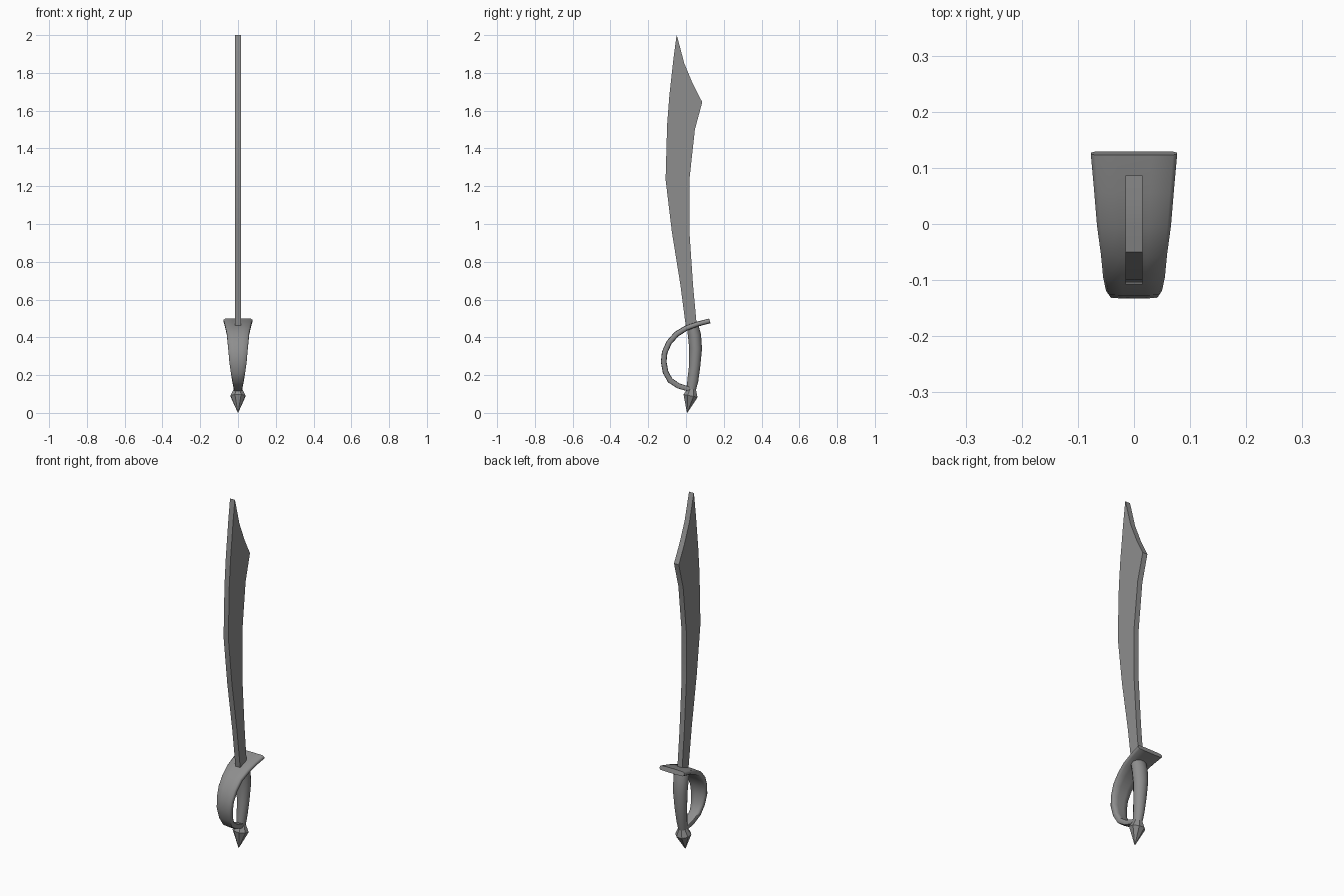
import bpy, bmesh, math
from mathutils import Vector

cube = bpy.data.objects.get("Cube")
if cube:
    bpy.data.objects.remove(cube, do_unlink=True)

steel = bpy.data.materials.new("dull_steel")
steel.use_nodes = True
GREY = (0.27, 0.27, 0.27, 1)
steel.diffuse_color = GREY
steel.node_tree.nodes["Principled BSDF"].inputs["Base Color"].default_value = GREY


def loft(name, rings, angle):
    """Skin a list of equal-length point rings and cap both ends."""
    bm = bmesh.new()
    loops = [[bm.verts.new(p) for p in ring] for ring in rings]
    n = len(loops[0])
    for a, b in zip(loops, loops[1:]):
        for i in range(n):
            j = (i + 1) % n
            bm.faces.new((a[i], a[j], b[j], b[i]))
    bm.faces.new(loops[0])
    bm.faces.new(loops[-1])
    bmesh.ops.recalc_face_normals(bm, faces=bm.faces)
    mesh = bpy.data.meshes.new(name)
    bm.to_mesh(mesh)
    bm.free()
    obj = bpy.data.objects.new(name, mesh)
    bpy.context.collection.objects.link(obj)
    mesh.materials.append(steel)
    bpy.ops.object.select_all(action='DESELECT')
    obj.select_set(True)
    bpy.context.view_layer.objects.active = obj
    bpy.ops.object.shade_smooth_by_angle(angle=math.radians(angle))
    return obj


def sweep(name, stations, section, angle):
    """Sweep a unit section along (y, z, half width, half depth) stations."""
    rings = []
    for i, (y, z, wide, deep) in enumerate(stations):
        p = stations[max(i - 1, 0)]
        q = stations[min(i + 1, len(stations) - 1)]
        along = Vector((0, q[0] - p[0], q[1] - p[1])).normalized()
        side = Vector((1, 0, 0))
        out = along.cross(side)
        rings.append([Vector((0, y, z)) + side * u * wide + out * v * deep
                      for u, v in section])
    return loft(name, rings, angle)


def circle(n):
    return [(math.cos(2 * math.pi * (i + .5) / n), math.sin(2 * math.pi * (i + .5) / n))
            for i in range(n)]


# Blade: front and back edge points (y, z) from the grip to the tip
T = 0.015
front = [(0, .45), (-.03, .68), (-.075, .96), (-.108, 1.235), (-.1, 1.525),
         (-.088, 1.68), (-.078, 1.77), (-.067, 1.87), (-.05, 2)]
back = [(.058, .45), (.037, .68), (.018, .96), (.018, 1.235), (.047, 1.5),
        (.086, 1.645), (.037, 1.74), (-.009, 1.85), (-.046, 1.99)]
loft("blade", [[(-T, *f), (T, *f), (T, *b), (-T, *b)] for f, b in zip(front, back)], 40)

# Guard: a wide strap that narrows as it loops round to the pommel
strap = [(.126, .487, .077, .013), (.06, .47, .071, .013), (0, .448, .066, .014),
         (-.05, .417, .059, .015), (-.09, .372, .055, .015), (-.113, .32, .05, .015),
         (-.118, .27, .046, .015), (-.108, .215, .038, .015), (-.084, .172, .031, .015),
         (-.04, .143, .025, .014), (.03, .122, .02, .013)]
strap_section = [(1, -.4), (1, .4), (.9, .9), (.4, 1), (-.4, 1), (-.9, .9),
                 (-1, .4), (-1, -.4), (-.9, -.9), (-.4, -1), (.4, -1), (.9, -.9)]
sweep("hand_guard", strap, strap_section, 60)

# Grip: an oval, slightly bowed handle
grip = [(.025, .11, .022, .025), (.036, .17, .027, .03), (.046, .25, .034, .031),
        (.051, .34, .04, .035), (.045, .41, .043, .036), (.034, .465, .044, .032)]
sweep("grip", grip, circle(12), 60)

# Pommel: a pointed cap tilted in line with the grip
pommel = [(.006, 0, .001, .001), (.024, .09, .043, .041), (.031, .126, .024, .024)]
sweep("pommel", pommel, circle(8), 40)
